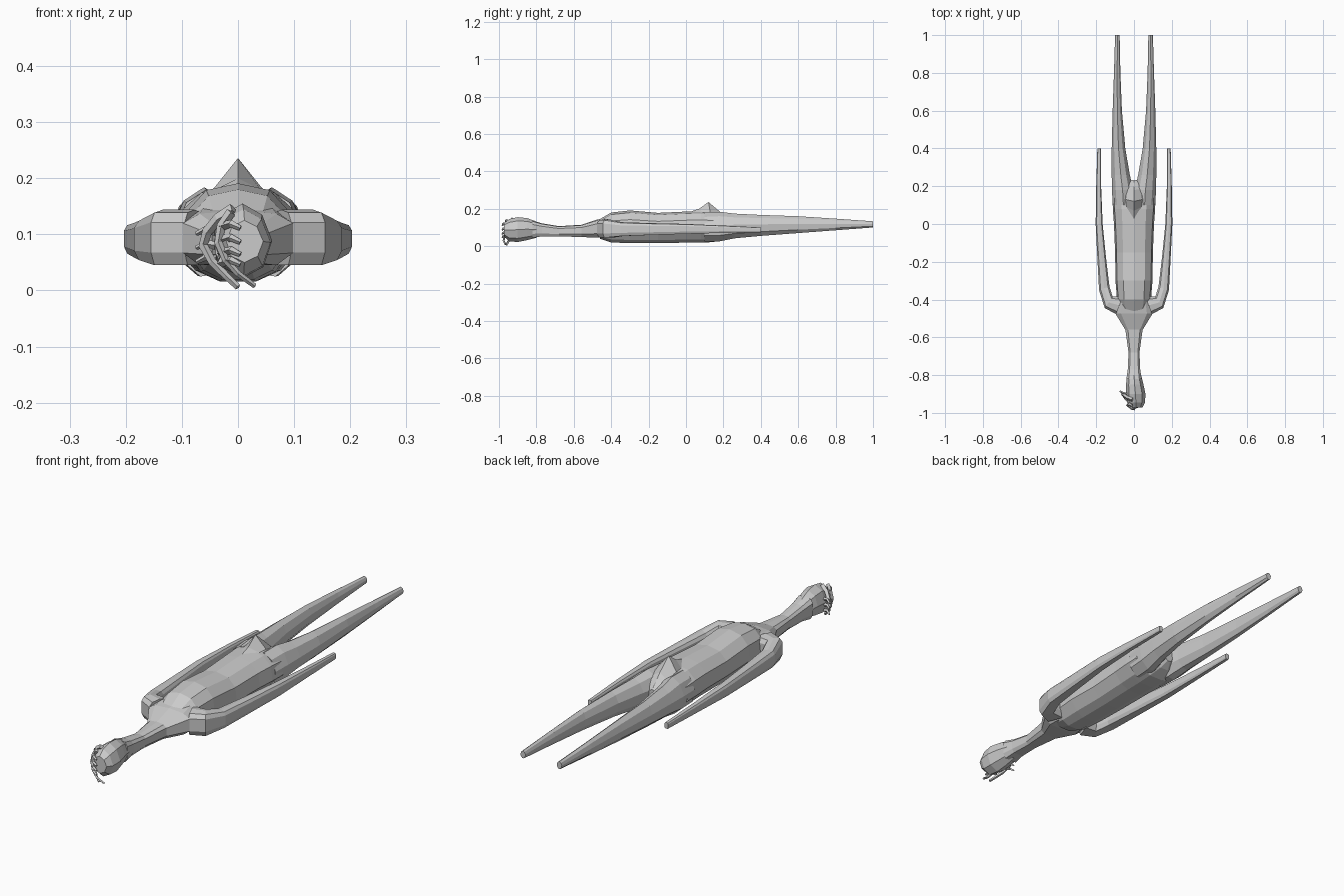
import bpy, bmesh, math
from mathutils import Vector

GREY = bpy.data.materials.new("light_grey")
GREY.diffuse_color = (0.6, 0.6, 0.6, 1)

# cross-sections: (across 0..1, height 0..1)
half = [(0.5, 1), (0.79, .93), (0.96, .72), (1, .36), (0.84, .1), (0.66, 0)]
BODY = half + [(1 - u, v) for u, v in half[::-1] if u != .5]
LIMB = [(.5, 1), (.82, .85), (1, .55), (.92, .2), (.6, 0),
        (.3, .03), (.06, .25), (0, .6), (.2, .88)]
SLAB = [(.5, 1), (.85, .95), (1, .78), (1, .25), (.85, .03),
        (.15, .03), (0, .25), (0, .78), (.15, .95)]


def skin(name, rings):
    """Bridge rings of points and cap both ends."""
    bm = bmesh.new()
    loops = [[bm.verts.new(p) for p in r] for r in rings]
    for a, b in zip(loops, loops[1:]):
        for i in range(len(a)):
            j = (i + 1) % len(a)
            bm.faces.new((a[i], a[j], b[j], b[i]))
    bm.faces.new(loops[0])
    bm.faces.new(loops[-1])
    bmesh.ops.recalc_face_normals(bm, faces=bm.faces)
    me = bpy.data.meshes.new(name)
    bm.to_mesh(me)
    bm.free()
    me.materials.append(GREY)
    ob = bpy.data.objects.new(name, me)
    bpy.context.collection.objects.link(ob)
    return ob


def loft(name, section, stations, side=1):
    """Stations: inner x, y, outer x, y, bottom z, top z."""
    return skin(name, [[(side * (xi + u * (xo - xi)), yi + u * (yo - yi), zb + v * (zt - zb))
                        for u, v in section] for xi, yi, xo, yo, zb, zt in stations])


def central(name, section, rows):
    """Symmetric loft from rows of y, half width, bottom, top."""
    return loft(name, section, [(-w, y, w, y, zb, zt) for y, w, zb, zt in rows])


def strand(name, pts, r):
    """Thin tapering square strand along a path."""
    pts = [Vector(p) for p in pts]
    rings = []
    for i, p in enumerate(pts):
        d = (pts[min(i + 1, len(pts) - 1)] - pts[max(i - 1, 0)]).normalized()
        s = d.cross(Vector((0, 1, 0))).normalized()
        t = s.cross(d)
        k = r * (1 - .5 * i / (len(pts) - 1))
        rings.append([p + k * (s * math.cos(a) + t * math.sin(a))
                      for a in (0, math.pi / 2, math.pi, 3 * math.pi / 2)])
    return skin(name, rings)


# torso
central("torso", BODY, [
    (-.46, .075, .04, .145), (-.40, .09, .02, .18), (-.30, .098, .016, .191),
    (-.15, .1, .016, .178), (0, .106, .019, .185), (.08, .112, .019, .187),
    (.15, .114, .022, .182), (.20, .06, .045, .165), (.232, .022, .07, .13)])

# shoulder yoke, neck
central("shoulders", SLAB, [
    (-.56, .046, .047, .114), (-.475, .098, .042, .142), (-.40, .085, .045, .155)])
central("neck", SLAB, [
    (-.82, .04, .042, .137), (-.77, .033, .05, .122), (-.68, .029, .05, .107),
    (-.55, .047, .047, .115)])

# head
HEAD = [(.5, 1), (.83, .85), (1, .5), (.85, .15), (.5, 0), (.15, .15), (.02, .5), (.17, .85)]
loft("head", HEAD, [
    (-.038, -.80, .038, -.80, .045, .132), (-.044, -.85, .05, -.85, .032, .15),
    (-.045, -.90, .061, -.90, .022, .155), (-.038, -.945, .058, -.945, .026, .145),
    (-.022, -.972, .045, -.972, .05, .125)])

# crest at the hips
crest = skin("hip_crest", [
    [(0, .02, .183), (-.03, .06, .175), (0, .06, .165), (.03, .06, .175)],
    [(0, .07, .2), (-.04, .09, .18), (0, .09, .15), (.04, .09, .18)],
    [(0, .12, .236), (-.045, .13, .18), (0, .13, .15), (.045, .13, .18)],
    [(0, .18, .186), (-.035, .185, .165), (0, .185, .13), (.035, .185, .165)],
    [(0, .228, .135), (-.015, .225, .13), (0, .222, .12), (.015, .225, .13)]])

# arms and legs
for side, tag in ((-1, "left"), (1, "right")):
    loft(tag + "_arm", SLAB, [
        (.06, -.385, .095, -.477, .042, .144), (.113, -.385, .155, -.445, .042, .144),
        (.13, -.33, .185, -.35, .052, .128), (.148, -.18, .194, -.18, .058, .123),
        (.166, 0, .203, 0, .064, .119), (.174, .2, .2, .2, .07, .11),
        (.176, .4, .194, .4, .073, .1)], side)
    loft(tag + "_leg", LIMB, [
        (.0, .10, .112, .10, .025, .18), (.004, .18, .117, .18, .026, .184),
        (.022, .26, .118, .26, .042, .174), (.046, .40, .118, .40, .055, .167),
        (.064, .60, .113, .60, .07, .16), (.072, .80, .106, .80, .085, .147),
        (.076, 1, .1, 1, .1, .133)], side)

# ragged strands on one side of the face
strand("outer_strand", [(-.008, -.93, .145), (-.035, -.92, .128), (-.055, -.905, .105),
                        (-.062, -.90, .08), (-.045, -.925, .05), (-.02, -.95, .025),
                        (0, -.96, .006)], .011)
strand("inner_strand", [(-.012, -.96, .14), (-.03, -.955, .115), (-.035, -.96, .085),
                        (-.022, -.97, .055), (0, -.975, .03), (.03, -.965, .008)], .009)
for i, z in enumerate((.05, .068, .09, .115)):
    strand(f"face_tuft_{i}", [(-.03, -.95, z), (-.012, -.978, z + .004), (.004, -.982, z - .004)], .009)
for i, z in enumerate((.055, .08, .105)):
    strand(f"side_tuft_{i}", [(-.04, -.9, z), (-.058, -.895, z + .004), (-.074, -.885, z - .004)], .008)
